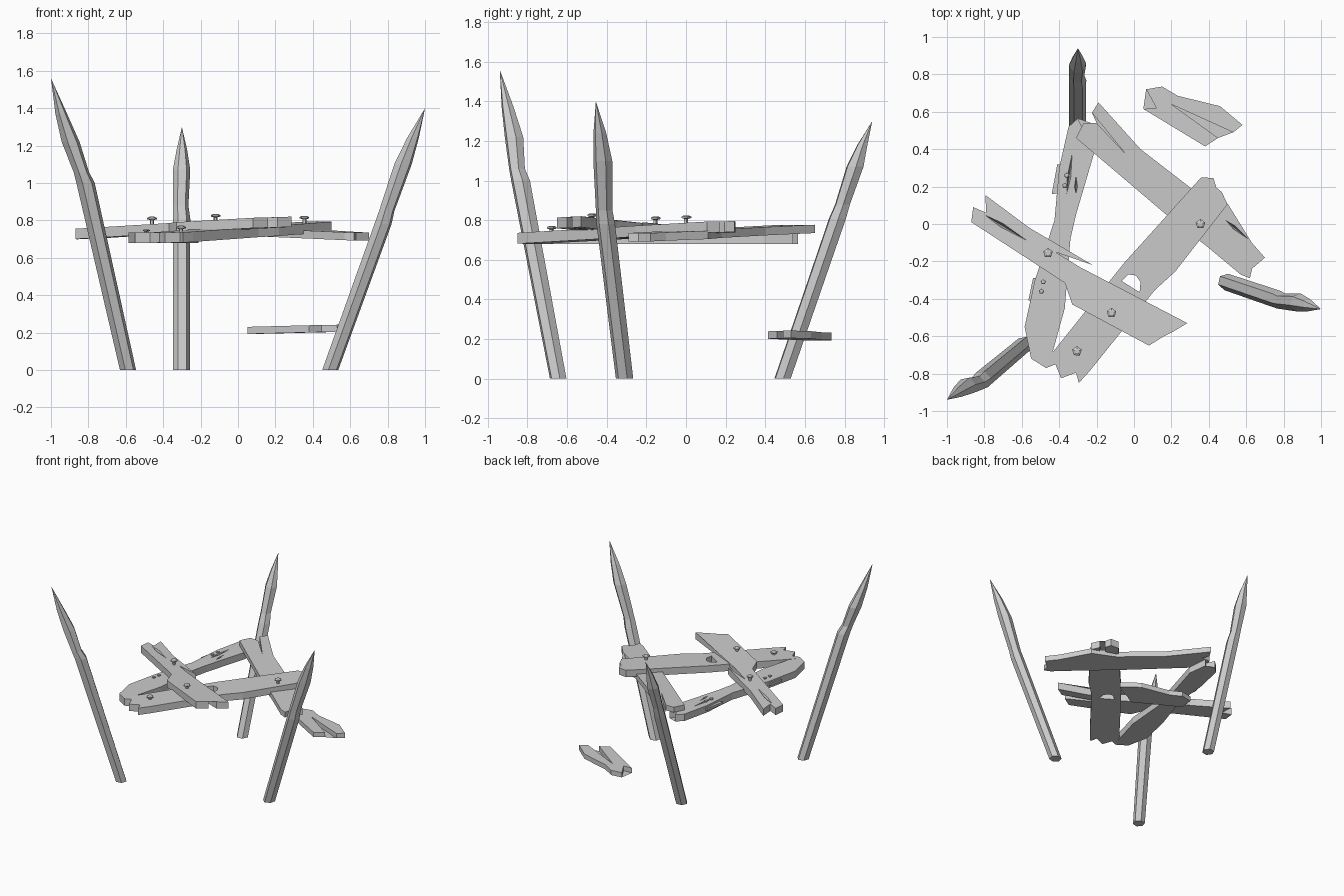
import bpy, bmesh, math
from mathutils import Vector

if "Cube" in bpy.data.objects:
    bpy.data.objects.remove(bpy.data.objects["Cube"])


def make(name, bm):
    bmesh.ops.recalc_face_normals(bm, faces=bm.faces)
    me = bpy.data.meshes.new(name)
    bm.to_mesh(me)
    bm.free()
    ob = bpy.data.objects.new(name, me)
    bpy.context.collection.objects.link(ob)
    return ob


def plank(name, pts, a, za, b, zb, t):
    """Outline in hundredths, tilted so the underside is za at a and zb at b."""
    a, b = Vector(a) / 100, Vector(b) / 100
    d = b - a

    def z(p):
        return za + (zb - za) * (p - a).dot(d) / d.dot(d)
    bm = bmesh.new()
    ps = [Vector(p) / 100 for p in pts]
    lo = [bm.verts.new((p.x, p.y, z(p))) for p in ps]
    hi = [bm.verts.new((p.x, p.y, z(p) + t)) for p in ps]
    n = len(ps)
    bm.faces.new(lo[::-1])
    bm.faces.new(hi)
    for i in range(n):
        j = (i + 1) % n
        bm.faces.new((lo[i], lo[j], hi[j], hi[i]))
    bmesh.ops.triangulate(bm, faces=[f for f in bm.faces if len(f.verts) > 4])
    return make(name, bm), lambda x, y: z(Vector((x, y)) / 100) + t


def cut(ob, cutter):
    m = ob.modifiers.new("cut", 'BOOLEAN')
    m.operation, m.solver, m.object = 'DIFFERENCE', 'EXACT', cutter
    dg = bpy.context.evaluated_depsgraph_get()
    me = bpy.data.meshes.new_from_object(ob.evaluated_get(dg))
    ob.modifiers.clear()
    ob.data = me
    bpy.data.objects.remove(cutter)


def groove(ob, top, a, b, w):
    """V-shaped crack in the upper face from a to b."""
    za, zb = top(*a), top(*b)
    A = Vector((a[0] / 100, a[1] / 100, za + .001))
    B = Vector((b[0] / 100, b[1] / 100, zb + .001))
    side = Vector((-(B - A).y, (B - A).x, 0)).normalized() * w
    M = A.lerp(B, .4)
    bm = bmesh.new()
    for p in (A, B, M + side, M - side, M - Vector((0, 0, .035))):
        bm.verts.new(p)
    bmesh.ops.convex_hull(bm, input=bm.verts)
    cut(ob, make("crack_cutter", bm))


def stake(name, rings, tip, turn):
    bm = bmesh.new()
    loops = []
    for x, y, z, r in rings:
        loops.append([bm.verts.new((x + r * math.cos(turn + k * math.pi / 3),
                                    y + r * math.sin(turn + k * math.pi / 3), z))
                      for k in range(6)])
    bm.faces.new(loops[0][::-1])
    for p, q in zip(loops, loops[1:]):
        for k in range(6):
            j = (k + 1) % 6
            bm.faces.new((p[k], p[j], q[j], q[k]))
    t = bm.verts.new(tip)
    for k in range(6):
        bm.faces.new((loops[-1][k], loops[-1][(k + 1) % 6], t))
    make(name, bm)


def nail(name, x, y, ztop, s=1.0):
    """Pentagonal head on a thin shank."""
    bm = bmesh.new()
    prof = [(.011, -.075), (.011, -.018), (.027, -.014), (.027, -.007), (.013, 0)]
    loops = [[bm.verts.new((x / 100 + r * s * math.cos(k * math.tau / 5 + .3),
                            y / 100 + r * s * math.sin(k * math.tau / 5 + .3), ztop + h * s))
              for k in range(5)] for r, h in prof]
    bm.faces.new(loops[0][::-1])
    bm.faces.new(loops[-1])
    for p, q in zip(loops, loops[1:]):
        for k in range(5):
            j = (k + 1) % 5
            bm.faces.new((p[k], p[j], q[j], q[k]))
    make(name, bm)


# Sharpened leaning stakes
stake("stake_left", [(-.588, -.645, 0, .044), (-.815, -.835, 1.0, .050), (-.838, -.853, 1.06, .042),
                     (-.895, -.868, 1.22, .049), (-.945, -.90, 1.37, .032)], (-1, -.94, 1.56), .2)
stake("stake_back", [(-.302, .487, 0, .045), (-.302, .765, .81, .047), (-.306, .79, .88, .041),
                     (-.302, .853, 1.07, .047), (-.30, .89, 1.18, .028)], (-.3, .94, 1.3), .1)
stake("stake_right", [(.493, -.31, 0, .045), (.775, -.405, .78, .048), (.795, -.413, .85, .043),
                      (.882, -.42, 1.1, .049), (.935, -.435, 1.24, .033)], (1, -.455, 1.4), .3)

# Long left plank
left, left_top = plank("left_plank", [
    (-35, 52), (-30, 56.5), (-27, 50), (-23, 54), (-21, 39), (-31, 5), (-34, -8), (-37, -45),
    (-45, -74), (-47, -77), (-55, -72), (-58.5, -55), (-53, -30), (-42.5, 2), (-40, 30)],
    (0, -80), .68, (0, 60), .68, .055)
# Back plank with a forked end
back, back_top = plank("back_plank", [
    (-31, 46), (-27, 54), (-20, 54), (-4.5, 37.5), (-22.5, 59.5), (-19, 65), (3.5, 40), (32, 18),
    (50, 11), (63, -10), (70, -18), (63, -24), (64, -20), (62, -29), (57, -27), (39, -12), (19, 3.5)],
    (-25, 57), .735, (67, -22), .693, .042)
# Diagonal plank with split end and hole
diag, diag_top = plank("diagonal_plank", [
    (-47, -77), (-42, -75), (-39, -82.5), (-31, -79.5), (-29.5, -85), (-24, -79), (11, -35.5),
    (22, -25.5), (50, 10.5), (47, 17), (37, 6), (24, -4), (36, 11), (44, 19.5), (42.5, 24.5),
    (36, 25), (-5, -20.5), (-47, -73)],
    (-40, -80), .68, (45, 20), .74, .055)
# Top cross plank, splintered
cross, cross_top = plank("cross_plank", [
    (-79.5, 15.5), (-79, 6), (-86, 9), (-87, 1), (-37, -31.5), (-33, -43), (8, -65), (16, -60),
    (-11.5, -42), (21, -57.5), (28.5, -53), (-13, -35), (-29, -23), (-42, -15), (-22, -22), (-56, -2)],
    (-86, 5), .70, (25, -58), .765, .055)
# Broken shard hanging low at the back
plank("shard", [
    (6.5, 72), (15, 73.5), (23.5, 68.5), (46, 63), (58, 53), (53, 49), (20, 64), (45, 46),
    (38, 41.5), (5, 61.5), (12, 62)], (6, 65), .193, (56, 50), .205, .038)

# Hole in the diagonal plank
bm = bmesh.new()
f = bm.faces.new([bm.verts.new((x / 100, y / 100, .6)) for x, y in
                  [(-6.5, -30.5), (3, -36.5), (3.5, -31), (1, -27.5), (-3, -27)]])
ext = bmesh.ops.extrude_face_region(bm, geom=[f])
bmesh.ops.translate(bm, vec=(0, 0, .3), verts=[v for v in ext["geom"] if isinstance(v, bmesh.types.BMVert)])
cut(diag, make("hole_cutter", bm))

# Cracks in the wood
for ob, top, a, b, w in [
        (left, left_top, (-36, 16), (-33, 38), .010), (left, left_top, (-31, 16), (-31, 26), .008),
        (cross, cross_top, (-80, 5), (-57, -9), .012), (back, back_top, (49, 2), (61, -8), .010)]:
    groove(ob, top, a, b, w)

# Big nails
for i, (x, y, z) in enumerate([(-46, -15.5, .82), (-12, -47.5, .835), (35.5, 0, .825), (-30.5, -68, .772)]):
    nail(f"nail_{i}", x, y, z)

# Small strips under the left plank with small nails
plank("strip_upper", [(-44, 16), (-36, 17), (-34, 31), (-41, 32)], (0, 0), .70, (0, 1), .70, .02)
plank("strip_lower", [(-56.5, -41), (-49, -40), (-47, -29), (-54, -29)], (0, 0), .70, (0, 1), .70, .02)
for i, (x, y) in enumerate([(-36, 26), (-37, 20.5), (-48.5, -31), (-49.5, -36)]):
    nail(f"small_nail_{i}", x, y, .752, .55)
